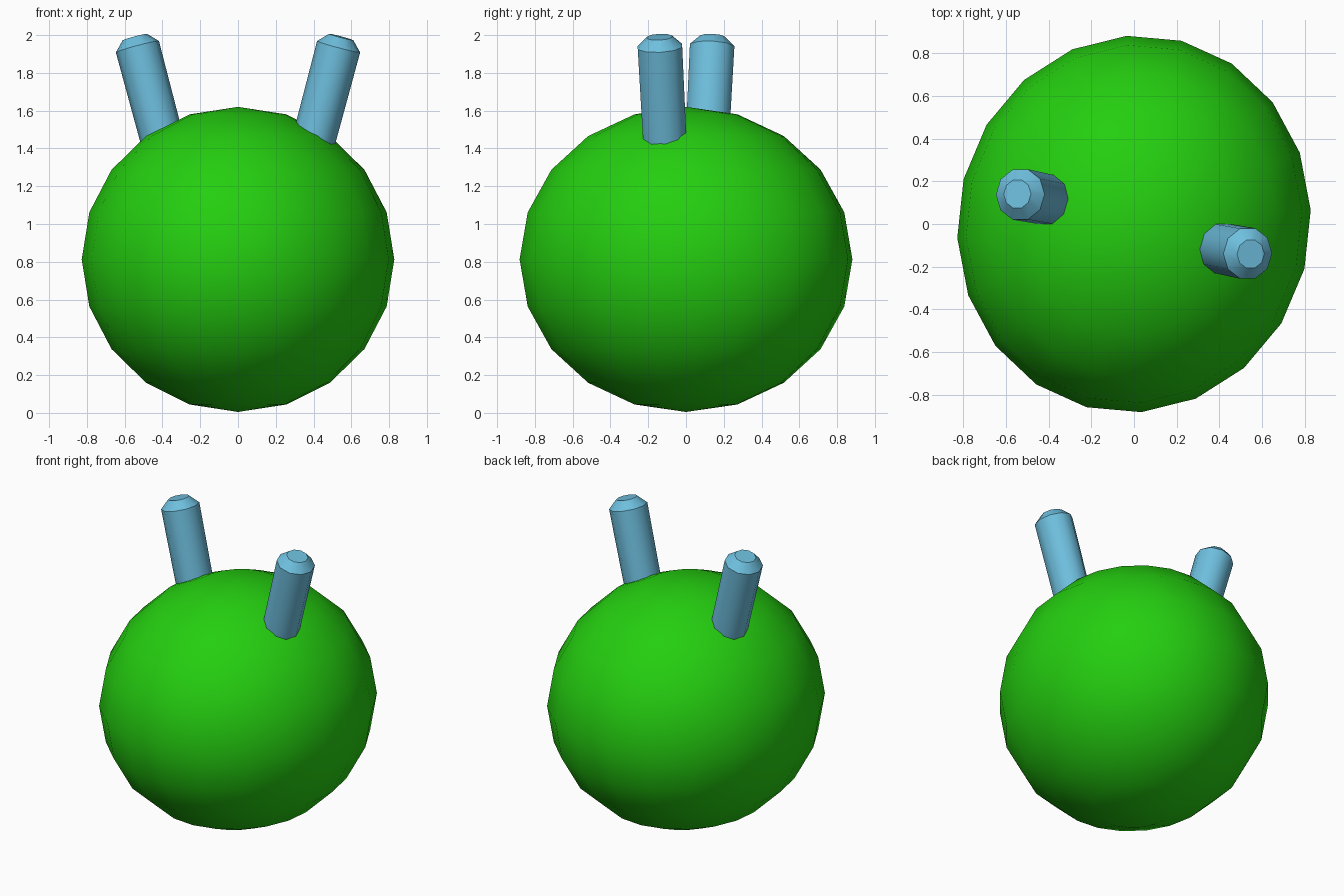
import bpy, bmesh, math
from mathutils import Vector, Matrix

if "Cube" in bpy.data.objects:
    bpy.data.objects.remove(bpy.data.objects["Cube"])


def material(name, rgb):
    m = bpy.data.materials.new(name)
    m.diffuse_color = (*rgb, 1)
    m.use_nodes = True
    m.node_tree.nodes["Principled BSDF"].inputs["Base Color"].default_value = m.diffuse_color
    return m


def finish(name, bm, mat, angle):
    bmesh.ops.recalc_face_normals(bm, faces=bm.faces)
    me = bpy.data.meshes.new(name)
    bm.to_mesh(me)
    bm.free()
    me.materials.append(mat)
    ob = bpy.data.objects.new(name, me)
    bpy.context.collection.objects.link(ob)
    bpy.ops.object.select_all(action='DESELECT')
    ob.select_set(True)
    bpy.context.view_layer.objects.active = ob
    bpy.ops.object.shade_smooth_by_angle(angle=math.radians(angle))
    return ob


green = material("leaf green", (0.018, 0.62, 0.005))
blue = material("sky blue", (0.156, 0.52, 0.73))

# body: low-poly ball, stretched and turned slightly about z
bm = bmesh.new()
bmesh.ops.create_uvsphere(bm, u_segments=20, v_segments=10, radius=1)
bm.transform(Matrix(((0.8275, -0.035, 0, 0),
                     (0.065, 0.881, 0, 0),
                     (0, 0, 0.8075, 0.8125),
                     (0, 0, 0, 1))))
finish("body", bm, green, 60)


# antenna: ten-sided leaning peg with a chamfered tip
def antenna(name, turn):
    base, tip = Vector((-0.363, 0.105, 1.3)), Vector((-0.546, 0.142, 1.99))
    axis = tip - base
    length = axis.length
    bm = bmesh.new()
    rings = []
    for r, h in ((0.114, 0), (0.118, length - 0.053), (0.066, length)):
        rings.append([bm.verts.new((r * math.cos(math.tau * i / 10),
                                    r * 1.05 * math.sin(math.tau * i / 10), h))
                      for i in range(10)])
    for a, b in zip(rings, rings[1:]):
        for i in range(10):
            j = (i + 1) % 10
            bm.faces.new((a[i], a[j], b[j], b[i]))
    bm.faces.new(rings[0][::-1])
    bm.faces.new(rings[-1])
    # lean sideways about y, then slightly backward about x
    lean = (Matrix.Rotation(-math.asin(axis.y / length), 4, 'X')
            @ Matrix.Rotation(math.atan2(axis.x, axis.z), 4, 'Y'))
    bm.transform(Matrix.Rotation(turn, 4, 'Z') @ Matrix.Translation(base) @ lean)
    finish(name, bm, blue, 38)


antenna("left_antenna", 0)
antenna("right_antenna", math.pi)
